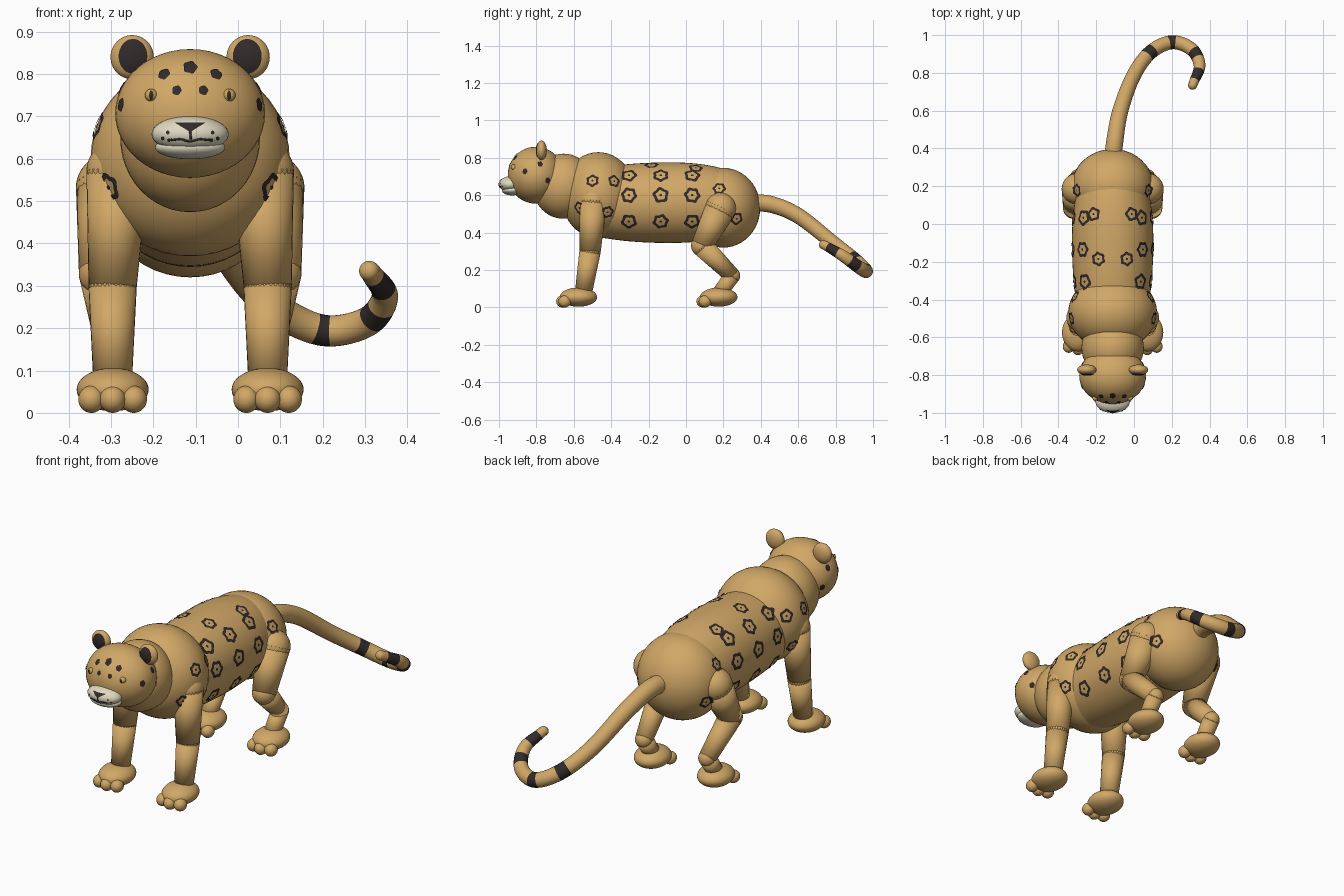
import bpy, bmesh
from math import sin, cos, pi, tau
from mathutils import Vector, Matrix
from mathutils.bvhtree import BVHTree

cube = bpy.data.objects.get("Cube")
if cube:
    bpy.data.objects.remove(cube)

CX = -0.113  # mirror plane of the body
SIDES = (("right", -1), ("left", 1))


def material(name, rgb):
    m = bpy.data.materials.new(name)
    m.use_nodes = True
    m.diffuse_color = (*rgb, 1)
    m.node_tree.nodes["Principled BSDF"].inputs["Base Color"].default_value = (*rgb, 1)
    return m


FUR = material("tan fur", (0.64, 0.39, 0.135))
DARK = material("dark brown", (0.032, 0.023, 0.023))
CREAM = material("cream", (0.74, 0.69, 0.53))
AMBER = material("amber", (0.62, 0.40, 0.11))


def finish(name, bm, *mats):
    me = bpy.data.meshes.new(name)
    bm.to_mesh(me)
    bm.free()
    for m in mats:
        me.materials.append(m)
    me.shade_smooth()
    ob = bpy.data.objects.new(name, me)
    bpy.context.collection.objects.link(ob)
    return ob


def ball(name, centre, radii, mat=FUR):
    bm = bmesh.new()
    mx = Matrix.Translation(centre) @ Matrix.Diagonal((*radii, 1))
    bmesh.ops.create_uvsphere(bm, u_segments=40, v_segments=24, radius=1, matrix=mx)
    return finish(name, bm, mat)


def tube(name, pts, radii, ref, mats=(FUR,), rule=None, sides=28):
    """Round tube through the points; rule(i) picks the material of ring i."""
    bm = bmesh.new()
    pts = [Vector(p) for p in pts]
    rings = []
    for i, p in enumerate(pts):
        t = (pts[min(i + 1, len(pts) - 1)] - pts[max(i - 1, 0)]).normalized()
        u = t.cross(Vector(ref)).normalized()
        v = t.cross(u)
        rings.append([bm.verts.new(p + radii[i] * (u * cos(a) + v * sin(a)))
                      for a in (tau * k / sides for k in range(sides))])
    for i in range(len(rings) - 1):
        for k in range(sides):
            j = (k + 1) % sides
            f = bm.faces.new((rings[i][k], rings[i][j], rings[i + 1][j], rings[i + 1][k]))
            f.material_index = rule(i) if rule else 0
    for ring in (rings[0], rings[-1]):
        bm.faces.new(ring)
    bmesh.ops.recalc_face_normals(bm, faces=bm.faces)
    return finish(name, bm, *mats)


def smooth_path(keys, steps):
    """Catmull-Rom resampling of (x, y, z, radius) keys."""
    keys = [Vector(k) for k in keys]
    out = []
    for i in range(len(keys) - 1):
        a, b, c, d = (keys[max(0, min(len(keys) - 1, i + o))] for o in (-1, 0, 1, 2))
        for s in range(steps):
            t = s / steps
            out.append(b + (c - a) * t / 2 + (a - 2.5 * b + 2 * c - d / 2) * t * t
                       + (1.5 * b - a / 2 - 1.5 * c + d / 2) * t ** 3)
    return out + [keys[-1]]


def tree(*objects):
    verts, polys = [], []
    for ob in objects:
        base = len(verts)
        verts += [v.co.copy() for v in ob.data.vertices]
        polys += [[base + i for i in p.vertices] for p in ob.data.polygons]
    return BVHTree.FromPolygons(verts, polys)


def decal(name, target, start, aim, outline, inner=0, flat=False, mat=DARK):
    """Thin plate laid on the target; inner > 0 leaves a hole."""
    aim = Vector(aim)
    hit, n, _, _ = target.ray_cast(Vector(start), aim)
    if hit is None:
        return
    if flat or n.dot(aim) > 0:
        n = -aim
    up = Vector((0, 1, 0)) if abs(n.z) > 0.8 else Vector((0, 0, 1))
    u = up.cross(n).normalized()
    v = n.cross(u)
    bm = bmesh.new()
    rings = []
    for s in ((1, (1 + inner) / 2, inner) if inner else (1, 0.7, 0.4, 0.05)):
        ring = []
        for a, b in outline:
            p = hit + (u * a + v * b) * s
            q, qn, _, _ = target.ray_cast(p + n * 0.06, -n, 0.12)
            ring.append(bm.verts.new((q if q else p) + n * 0.003))
        rings.append(ring)
    m = len(outline)
    for r, w in zip(rings, rings[1:]):
        for k in range(m):
            bm.faces.new((r[k], r[(k + 1) % m], w[(k + 1) % m], w[k]))
    if not inner:
        bm.faces.new(rings[-1])
    finish(name, bm, mat)


def oval(a, b, wobble=0, lobes=5, phase=0, n=30):
    return [(a * cos(t) * w, b * sin(t) * w) for t, w in
            ((tau * k / n, 1 + wobble * cos(lobes * tau * k / n + phase)) for k in range(n))]


# Torso, neck and head
spine = smooth_path([(CX, -.5, .56, .18), (CX, -.32, .56, .205), (CX, -.14, .56, .215),
                     (CX, .02, .56, .212), (CX, .14, .56, .196), (CX, .24, .56, .17)], 6)
body = tube("body", [p[:3] for p in spine], [p[3] for p in spine], (0, 0, 1), sides=48)
chest = ball("chest", (CX, -.468, .6), (.235, .2, .23))
haunch = ball("haunches", (CX, .2, .533), (.216, .197, .213))
ball("neck", (CX, -.655, .648), (.165, .165, .174))
head = ball("head", (CX, -.803, .707), (.177, .15, .152))
muzzle = ball("muzzle", (CX, -.94, .658), (.091, .06, .043), CREAM)
ball("chin", (CX, -.93, .627), (.083, .055, .028), CREAM)

# Legs and paws
thighs = []


def paw(label, x, y):
    ball(label + "_paw", (x, y, .055), (.085, .1, .051))
    for k in (-1, 0, 1):
        ball(label + "_toe", (x + k * .05, y - .085 + abs(k) * .012, .032), (.031, .034, .032))


def limb(label, joints):
    pts = [j[:3] for j in joints]
    for i in range(len(joints) - 1):
        thighs.append(tube(label + "_segment", pts[i:i + 2],
                           [joints[i][3], joints[i + 1][3]], (1, 0, 0)))
    for p in joints:
        thighs.append(ball(label + "_joint", p[:3], (p[3],) * 3))


for side, s in SIDES:
    x = CX + s * .183
    limb(side + "_front_leg", [(CX + s * .172, -.495, .57, .073), (x, -.513, .3, .057),
                               (x, -.548, .08, .046)])
    paw(side + "_front", x, -.575)
    limb(side + "_hind_leg", [(CX + s * .187, .185, .53, .083), (CX + s * .205, .085, .33, .058),
                              (x, .247, .17, .043), (x, .175, .07, .04)])
    paw(side + "_hind", x, .175)

# Ears and eyes
for side, s in SIDES:
    ear = ball(side + "_ear", (CX + s * .137, -.772, .84), (.051, .028, .052))
    decal(side + "_inner_ear", tree(ear), (CX + s * .135, -2, .842), (0, 1, 0),
          oval(.034, .041), flat=True)
    eye = ball(side + "_eye", (CX + s * .092, -.921, .75), (.015, .015, .015), AMBER)
    decal(side + "_pupil", tree(eye), (CX + s * .092, -2, .75), (0, 1, 0),
          oval(.005, .011), flat=True)

# Nose, mouth and whisker dots
snout = tree(muzzle)
corners = [Vector(c) for c in ((-.037, .009), (0, -.014), (.037, .009))]
nose = [corners[i].lerp(corners[(i + 1) % 3], k / 6) for i in range(3) for k in range(6)]
decal("nose", snout, (CX, -2, .677), (0, 1, 0), nose, flat=True)


def snout_line(name, coords):
    pts = [snout.ray_cast(Vector((CX + a, -2, z)), Vector((0, 1, 0)))[0] for a, z in coords]
    tube(name, pts, [.0028] * len(pts), (0, .3, 1), (DARK,), sides=8)


snout_line("mouth", [(k * .0045, .645 - .004 * cos(k * pi / 10) ** 2 + .00004 * k * k)
                     for k in range(-10, 11)])
snout_line("lip_cleft", [(.0004 * k, .666 - .005 * k) for k in range(5)])
for side, s in SIDES:
    for a, z in ((.053, .662), (.065, .648), (.05, .644)):
        decal(side + "_whisker_dot", snout, (CX + s * a, -2, z), (0, 1, 0),
              oval(.0045, .0045, n=10), flat=True)

# Solid spots on the face
face = tree(head)
decal("brow_spot", face, (CX, -2, .815), (0, 1, 0), oval(.016, .02, .08))
for side, s in SIDES:
    for a, z, r in ((.061, .799, .014), (.031, .761, .011)):
        decal(side + "_forehead_spot", face, (CX + s * a, -2, z), (0, 1, 0), oval(r, r * 1.1, .06))
    for y, z in ((-.86, .727), (-.78, .766), (-.74, .68)):
        decal(side + "_cheek_spot", face, (CX + s, y, z), (-s, 0, 0), oval(.014, .016, .06))

# Rosettes on flanks, shoulders, haunches and back
hide = tree(body, chest, haunch, *thighs)
torso = tree(body, chest, haunch)
flank = [(y, z) for y in (-.305, -.135, .033) for z in (.705, .6, .46)]
shoulder = [(-.5, .677), (-.568, .533), (-.42, .51), (-.385, .675)]
rump = [(.178, .635), (.27, .475)]
for side, s in SIDES:
    spots = [(torso, (CX + s, y, z), (-s, 0, 0), .041) for y, z in flank]
    spots += [(torso, (CX + s, y, z), (-s, 0, 0), .033) for y, z in shoulder]
    spots += [(hide, (CX + s, y, z), (-s, 0, 0), .034) for y, z in rump]
    spots += [(torso, (CX + s * a, y, 2), (0, 0, -1), .036)
              for a, y in ((.075, -.185), (.1, .052))]
    for i, (target, start, aim, r) in enumerate(spots):
        decal(side + "_rosette", target, start, aim,
              oval(r, r, .1, 5 + i % 2, i), inner=.62)
        decal(side + "_rosette_dot", target, start, aim, oval(r * .17, r * .17, n=10))

# Tail with dark bands
STEPS = 24
tail = smooth_path([(CX, .33, .555, .046), (-.1, .45, .552, .045), (-.072, .6, .49, .042),
                    (-.005, .78, .35, .039), (.085, .907, .25, .038), (.2, .962, .195, .037),
                    (.305, .925, .215, .035), (.347, .84, .275, .031), (.318, .755, .325, .025),
                    (.31, .735, .335, .024)], STEPS)
bands = ((3.95, .17), (5, .17), (6.4, .24), (7.6, .3))
tube("tail", [p[:3] for p in tail], [p[3] for p in tail], (0, 0, 1), (FUR, DARK),
     lambda i: int(any(abs((i + .5) / STEPS - c) < w for c, w in bands)))
ball("tail_tip", tail[-1][:3], (.024,) * 3)
